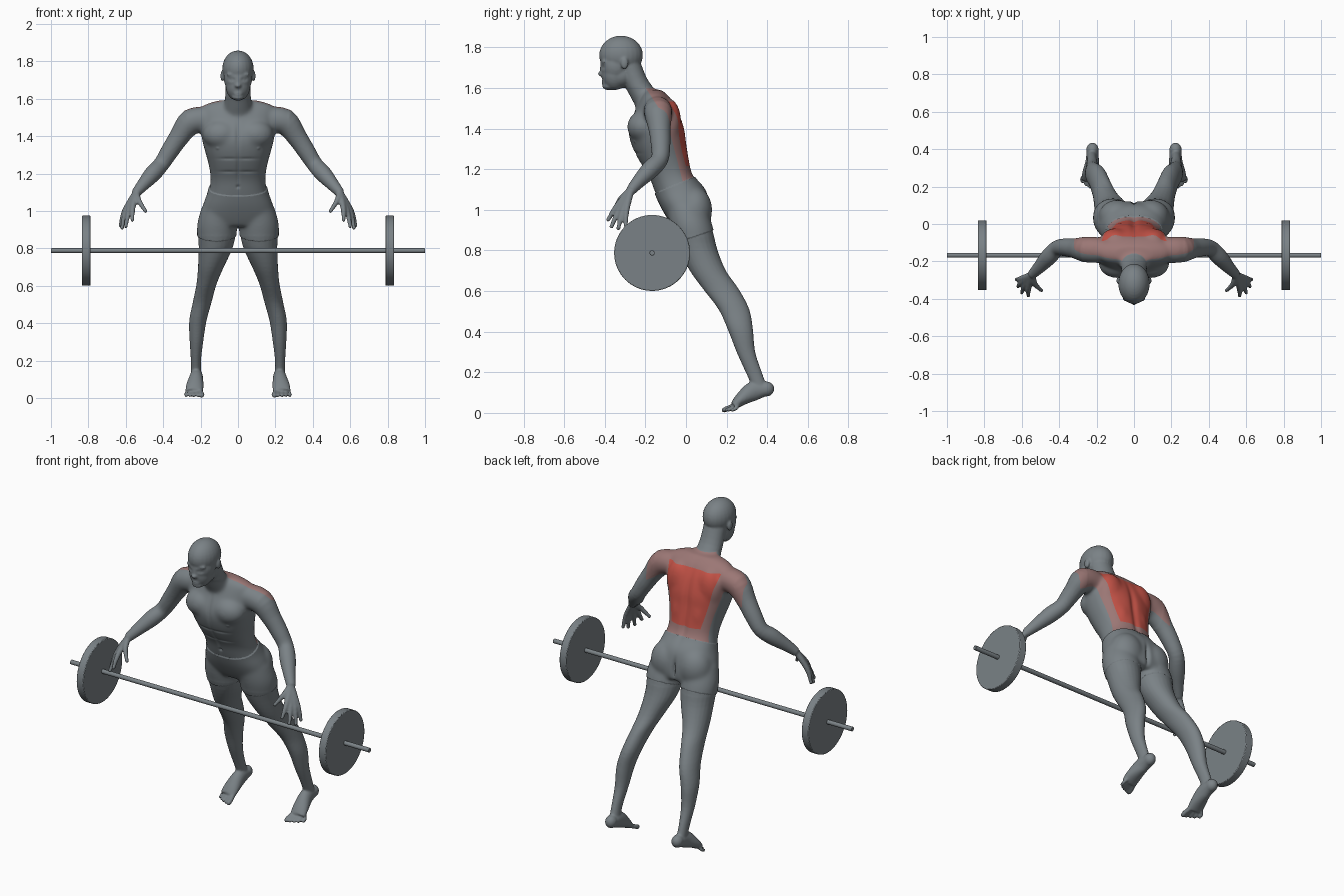
import bpy, bmesh, math
from mathutils import Vector, Matrix

cube = bpy.data.objects.get("Cube")
if cube:
    bpy.data.objects.remove(cube)


def material(name, color):
    mat = bpy.data.materials.new(name)
    mat.use_nodes = True
    mat.diffuse_color = (*color, 1)
    mat.node_tree.nodes["Principled BSDF"].inputs["Base Color"].default_value = (*color, 1)
    return mat


grey = material("slate grey", (.195, .222, .238))
dusty = material("dusty red", (.33, .185, .178))
red = material("muscle red", (.55, .085, .062))

bm = bmesh.new()


def ball(center, radii, mirror=False):
    """Ellipsoid, optionally repeated on the other side."""
    for side in ((1, -1) if mirror else (1,)):
        place = Matrix.Translation((center[0] * side, center[1], center[2]))
        bmesh.ops.create_uvsphere(bm, u_segments=24, v_segments=16, radius=1,
                                  matrix=place @ Matrix.Diagonal((*radii, 1)))


def spline(rows, steps=4):
    """Catmull-Rom interpolation of section rows."""
    ext = [rows[0], *rows, rows[-1]]
    out = []
    for quad in zip(ext, ext[1:], ext[2:], ext[3:]):
        for i in range(steps):
            t = i / steps
            out.append([(2 * b + (c - a) * t + (2 * a - 5 * b + 4 * c - d) * t ** 2
                         + (3 * b - a - 3 * c + d) * t ** 3) / 2
                        for a, b, c, d in zip(*quad)])
    return out + [list(rows[-1])]


def loft(rows, flat=False, mirror=False, power=1.0, sides=24):
    """Closed skin through sections (x, y, z, half width, half depth)."""
    rows = spline(rows)
    for side in ((1, -1) if mirror else (1,)):
        centers = [Vector((r[0] * side, r[1], r[2])) for r in rows]
        rings = []
        for i, (center, row) in enumerate(zip(centers, rows)):
            u, v = Vector((1, 0, 0)), Vector((0, 1, 0))
            if not flat:
                along = centers[min(i + 1, len(rows) - 1)] - centers[max(i - 1, 0)]
                v = along.cross(u).normalized()
                u = v.cross(along).normalized()
            ring = []
            for k in range(sides):
                c, s = (f(math.tau * k / sides) for f in (math.cos, math.sin))
                c, s = (math.copysign(abs(w) ** power, w) for w in (c, s))
                ring.append(bm.verts.new(center + u * c * row[3] + v * s * row[4]))
            rings.append(ring)
        for low, high in zip(rings, rings[1:]):
            for k in range(sides):
                n = (k + 1) % sides
                bm.faces.new((low[k], low[n], high[n], high[k]))
        bm.faces.new(rings[0])
        bm.faces.new(rings[-1])


# Torso and neck
torso = [(-.16, 1.592, .10, .04), (-.155, 1.572, .17, .058), (-.15, 1.545, .2, .078),
         (-.145, 1.48, .2, .11), (-.145, 1.40, .196, .138), (-.135, 1.33, .18, .138),
         (-.11, 1.25, .158, .126), (-.075, 1.17, .147, .111), (-.033, 1.10, .159, .125),
         (-.008, 1.03, .183, .12), (.015, .96, .192, .103), (.025, .92, .15, .085)]
loft([(0, *row) for row in torso], flat=True, power=.87)
loft([(0, -.285, 1.72, .066, .06), (0, -.237, 1.61, .069, .058),
      (0, -.165, 1.50, .09, .07)])
ball((.09, -.21, 1.41), (.1, .08, .08), True)         # chest muscles
ball((.1, -.085, 1.43), (.08, .062, .12), True)       # shoulder blades
ball((.06, -.06, 1.25), (.06, .07, .14), True)        # lower back
ball((.09, .04, 1.0), (.095, .085, .11), True)        # buttocks

# Legs
loft([(.105, .0, 1.02, .085, .09), (.112, .027, .92, .103, .1), (.118, .058, .81, .092, .095),
      (.145, .108, .70, .069, .089), (.168, .172, .61, .054, .088), (.192, .236, .51, .05, .076),
      (.215, .268, .41, .046, .062), (.222, .295, .30, .036, .046),
      (.225, .334, .20, .027, .04), (.224, .362, .13, .027, .036)],
     flat=True, mirror=True)

# Feet and toes
ball((.222, .397, .118), (.033, .038, .037), True)
loft([(.222, .395, .115, .032, .033), (.223, .335, .108, .036, .048),
      (.23, .275, .07, .046, .034), (.235, .235, .035, .048, .02)], mirror=True)
for i in range(5):
    x, r = .194 + .021 * i, .0135 if i == 0 else .0095
    tip = .188 + .0025 * i * i
    loft([(.21 + .012 * i, .26, .045, r, r), (x, tip + .02, .023, r, r), (x, tip, .014, r, r)],
         mirror=True, sides=12)
    ball((x, tip, .014), (r, r, r), True)

# Arms
arm = [(.17, -.14, 1.49, .07), (.25, -.137, 1.477, .07), (.315, -.13, 1.395, .054),
       (.365, -.125, 1.32, .048), (.41, -.13, 1.25, .043), (.455, -.175, 1.20, .045),
       (.508, -.233, 1.14, .034), (.547, -.272, 1.095, .025)]
loft([(*row, row[3]) for row in arm], mirror=True)

# Hands: each finger runs from the wrist over its knuckle to its tip
fingers = [((.53, -.32, 1.055), (.495, -.355, 1.0)),
           ((.563, -.343, 1.015), (.565, -.383, .952)),
           ((.583, -.33, 1.0), (.6, -.367, .918)),
           ((.6, -.312, .995), (.62, -.333, .91)),
           ((.606, -.293, 1.0), (.629, -.297, .922))]
for knuckle, tip in fingers:
    loft([(.545, -.27, 1.10, .018, .018), (*knuckle, .015, .015), (*tip, .01, .01)],
         mirror=True, sides=12)
    ball(tip, (.011, .011, .011), True)

# Head
ball((0, -.32, 1.762), (.084, .108, .096))
ball((0, -.345, 1.71), (.076, .078, .09))
ball((0, -.352, 1.672), (.066, .065, .085))
ball((0, -.32, 1.665), (.066, .065, .065))
ball((0, -.385, 1.61), (.032, .027, .025))            # chin
ball((0, -.412, 1.69), (.012, .013, .032))            # nose bridge
ball((0, -.418, 1.67), (.018, .016, .012))            # nose tip
ball((.03, -.4, 1.73), (.032, .016, .012), True)      # brows
ball((0, -.402, 1.628), (.025, .014, .012))           # lips
ball((.083, -.303, 1.722), (.011, .019, .03), True)   # ears

# Blend everything into one skin
bmesh.ops.recalc_face_normals(bm, faces=bm.faces[:])
mesh = bpy.data.meshes.new("body")
bm.to_mesh(mesh)
bm.free()
body = bpy.data.objects.new("body", mesh)
bpy.context.collection.objects.link(body)
remesh = body.modifiers.new("blend", "REMESH")
remesh.mode = "VOXEL"
remesh.voxel_size = .006
soften = body.modifiers.new("soften", "SMOOTH")
soften.factor = .5
soften.iterations = 5
graph = bpy.context.evaluated_depsgraph_get()
skin = bpy.data.meshes.new_from_object(body.evaluated_get(graph))
body.modifiers.clear()
body.data = skin
for mat in (grey, dusty, red):
    skin.materials.append(mat)
bm = bmesh.new()
bm.from_mesh(skin)

# Melt the trunk muscles together
trunk = [v for v in bm.verts if abs(v.co.x) < .27 and .87 < v.co.z < 1.6]
for _ in range(25):
    bmesh.ops.smooth_vert(bm, verts=trunk, factor=.5,
                          use_axis_x=True, use_axis_y=True, use_axis_z=True)

# Sculpted dents and bumps: x, z, width, height, push along y, on front or back
FRONT, BACK = -1, 1
strokes = [(.033, 1.703, .014, .009, .009, FRONT), (.033, 1.703, .008, .006, -.005, FRONT),
           (0, 1.627, .016, .002, .004, FRONT),
           (0, 1.40, .012, .07, .008, FRONT), (0, 1.22, .009, .09, .007, FRONT),
           (.05, 1.28, .05, .007, .004, FRONT), (.05, 1.21, .05, .007, .004, FRONT),
           (0, 1.13, .008, .008, .008, FRONT), (.11, 1.335, .007, .006, -.004, FRONT),
           (0, 1.36, .02, .14, -.012, BACK), (0, 1.2, .018, .06, -.007, BACK),
           (0, .99, .012, .05, -.02, BACK)]
bm.normal_update()
for v in bm.verts:
    for x, z, w, h, push, facing in strokes:
        if v.normal.y * facing > .15 and abs(v.co.x) < .2:
            d = ((abs(v.co.x) - x) / w) ** 2 + ((v.co.z - z) / h) ** 2
            if d < 8:
                v.co.y += push * math.exp(-d)


def cut(normal, offset):
    """Cut the skin along a plane and return its signed side test."""
    n = Vector(normal)
    bmesh.ops.bisect_plane(bm, geom=bm.verts[:] + bm.edges[:] + bm.faces[:], dist=1e-5,
                           plane_co=n * (offset / n.length_squared), plane_no=n)
    return lambda p: n.dot(p) - offset


# Shorts: raised cloth between a waist plane and a hem plane
EDGE, WELD = .004, .001
waist = cut((0, -.42, 1), 1.147)
hem = cut((0, -.33, 1), .853)
cut((0, -.42, 1), 1.147 - EDGE)
cut((0, -.33, 1), .853 + EDGE)
bmesh.ops.remove_doubles(bm, verts=bm.verts[:], dist=WELD)
bm.normal_update()
cloth = [v for v in bm.verts if waist(v.co) < WELD - EDGE and hem(v.co) > EDGE - WELD
         and abs(v.co.x) < .3]
for v in cloth:
    v.co += v.normal * .005

# Highlighted back muscles
upper = cut((0, 1, .65), .842)
lower = cut((0, 1, .26), .28)
left = cut((1, 0, -.24), -.195)
right = cut((-1, 0, -.24), -.195)
top = cut((0, 0, 1), 1.535)
bottom = cut((0, 0, 1), 1.215)
for face in bm.faces:
    face.smooth = True
    p = face.calc_center_median()
    back = max(upper(p), lower(p)) > 0 and waist(p) > 0 and abs(p.x) < .32 and p.z < 1.6
    core = back and left(p) < 0 and right(p) < 0 and top(p) < 0 < bottom(p)
    face.material_index = 2 if core else 1 if back else 0
bm.to_mesh(skin)
bm.free()


# Barbell
def rod(name, x, radius, length, bevel):
    bpy.ops.mesh.primitive_cylinder_add(vertices=64, radius=radius, depth=length,
                                        location=(x, -.167, .788),
                                        rotation=(0, math.pi / 2, 0))
    obj = bpy.context.object
    obj.name = name
    obj.data.materials.append(grey)
    edge = obj.modifiers.new("edge", "BEVEL")
    edge.width = bevel
    edge.segments = 2
    bpy.ops.object.shade_smooth_by_angle()


rod("bar", 0, .013, 2, .002)
rod("left_plate", .811, .187, .046, .004)
rod("right_plate", -.811, .187, .046, .004)
